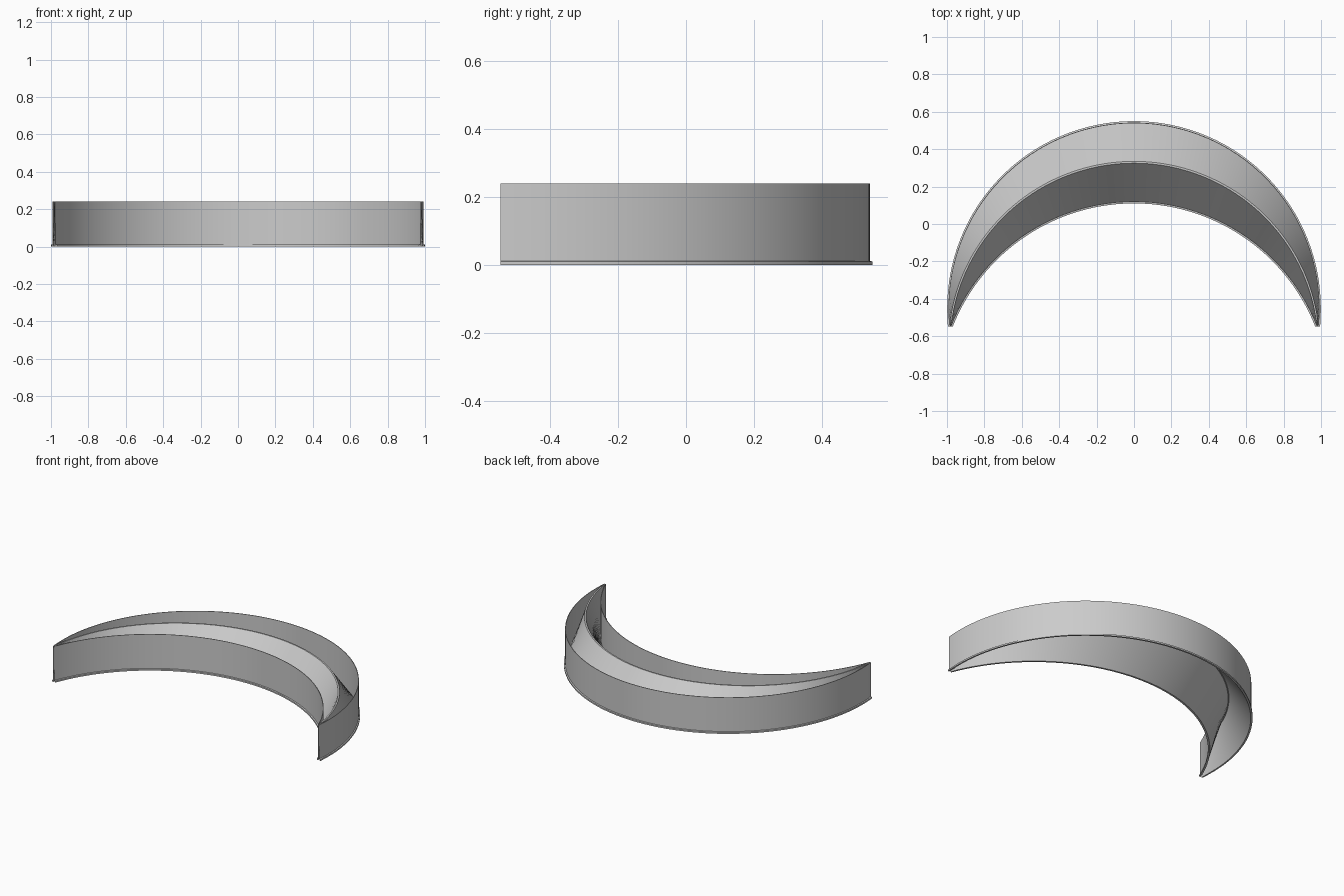
import bpy, bmesh, math
from mathutils import Vector

cube = bpy.data.objects.get("Cube")
if cube:
    bpy.data.objects.remove(cube, do_unlink=True)

HEIGHT = 0.24
TIP_Y = -0.547
STEPS = 96

grey = bpy.data.materials.new("plain_grey")
grey.use_nodes = True
colour = (0.6, 0.6, 0.6, 1)
grey.diffuse_color = colour
grey.node_tree.nodes["Principled BSDF"].inputs["Base Color"].default_value = colour


def arc_point(u, radius, centre_y):
    """Point on an arc whose ends (u = -1, 1) lie at the crescent tips."""
    angle = u * math.acos((TIP_Y - centre_y) / radius)
    return Vector((radius * math.sin(angle), centre_y + radius * math.cos(angle), 0))


# Cross-section: position from inner (0) to outer (1) arc, sideways offset, height
FLANGE, LIP, WALL, RIDGE = 0.008, 0.01, 0.004, 0.005
section = [
    # outer flange and wall
    (1, FLANGE, 0), (1, FLANGE, LIP), (1, 0, LIP + 0.002), (1, 0, HEIGHT),
    (1, -WALL, HEIGHT), (1, -WALL, LIP),
    # central ridge
    (0.5, RIDGE, HEIGHT), (0.5, -RIDGE, HEIGHT),
    # inner wall and flange
    (0, WALL, LIP), (0, WALL, HEIGHT), (0, 0, HEIGHT),
    (0, 0, LIP + 0.002), (0, -FLANGE, LIP), (0, -FLANGE, 0),
    # hollow underside
    (0, WALL, 0), (0.5, -0.003, HEIGHT - LIP),
    (0.5, 0.003, HEIGHT - LIP), (1, -WALL, 0),
]

# Sweep the section along the crescent
bm = bmesh.new()
rings = []
for i in range(STEPS + 1):
    u = 2 * i / STEPS - 1
    outer = arc_point(u, 0.992, -0.45)
    inner = arc_point(u, 1.05, -0.932)
    across = outer - inner
    width = across.length
    side = across.normalized()
    shrink = min(1, width / 0.04)
    ring = []
    for w, offset, z in section:
        if abs(offset) != FLANGE:
            offset *= shrink
        p = inner + across * w + side * offset
        ring.append(bm.verts.new((p.x, p.y, z)))
    rings.append(ring)

count = len(section)
for a, b in zip(rings, rings[1:]):
    for j in range(count):
        k = (j + 1) % count
        bm.faces.new((a[j], a[k], b[k], b[j]))
bm.faces.new(rings[0])
bm.faces.new(rings[-1])
bmesh.ops.recalc_face_normals(bm, faces=bm.faces[:])

mesh = bpy.data.meshes.new("crescent_tray")
bm.to_mesh(mesh)
bm.free()
mesh.materials.append(grey)
tray = bpy.data.objects.new("crescent_tray", mesh)
bpy.context.collection.objects.link(tray)

# Smooth along the arcs, sharp at the section corners
bpy.ops.object.select_all(action='DESELECT')
tray.select_set(True)
bpy.context.view_layer.objects.active = tray
bpy.ops.object.shade_smooth_by_angle(angle=math.radians(30))
